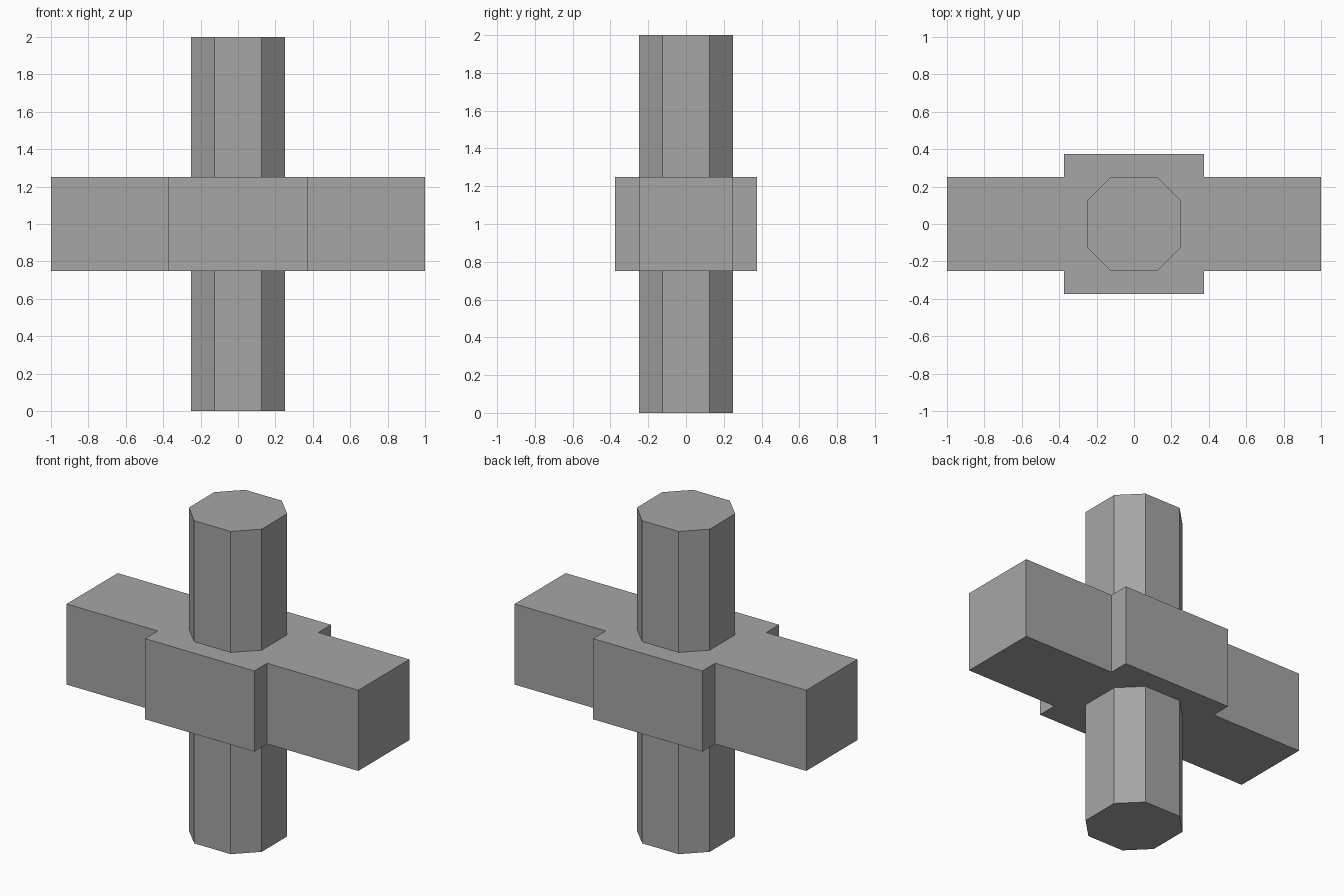
import bpy, bmesh

if "Cube" in bpy.data.objects:
    bpy.data.objects.remove(bpy.data.objects["Cube"])

grey = bpy.data.materials.new("grey")
grey.diffuse_color = (0.38, 0.38, 0.38, 1)
grey.use_nodes = True
grey.node_tree.nodes["Principled BSDF"].inputs["Base Color"].default_value = grey.diffuse_color


def prism(name, outline, z0, z1):
    """Extrude a flat outline from z0 up to z1."""
    bm = bmesh.new()
    base = bm.faces.new([bm.verts.new((x, y, z0)) for x, y in outline])
    top = bmesh.ops.extrude_face_region(bm, geom=[base], use_keep_orig=True)
    verts = [v for v in top["geom"] if isinstance(v, bmesh.types.BMVert)]
    bmesh.ops.translate(bm, verts=verts, vec=(0, 0, z1 - z0))
    bmesh.ops.recalc_face_normals(bm, faces=bm.faces)
    mesh = bpy.data.meshes.new(name)
    bm.to_mesh(mesh)
    bm.free()
    mesh.materials.append(grey)
    obj = bpy.data.objects.new(name, mesh)
    bpy.context.collection.objects.link(obj)
    return obj


def four_way(corner):
    """Mirror a quarter outline (from +x side to +y side) into all quadrants."""
    half = corner + [(-x, y) for x, y in reversed(corner)]
    return half + [(x, -y) for x, y in reversed(half)]


# Horizontal bar with a wider central hub
prism("crossbar", four_way([(1, 0.25), (0.375, 0.25), (0.375, 0.375)]), 0.75, 1.25)

# Eight-sided post, above and below the bar
octagon = four_way([(0.25, 0.125), (0.125, 0.25)])
prism("upper_post", octagon, 1.25, 2)
prism("lower_post", octagon, 0, 0.75)
